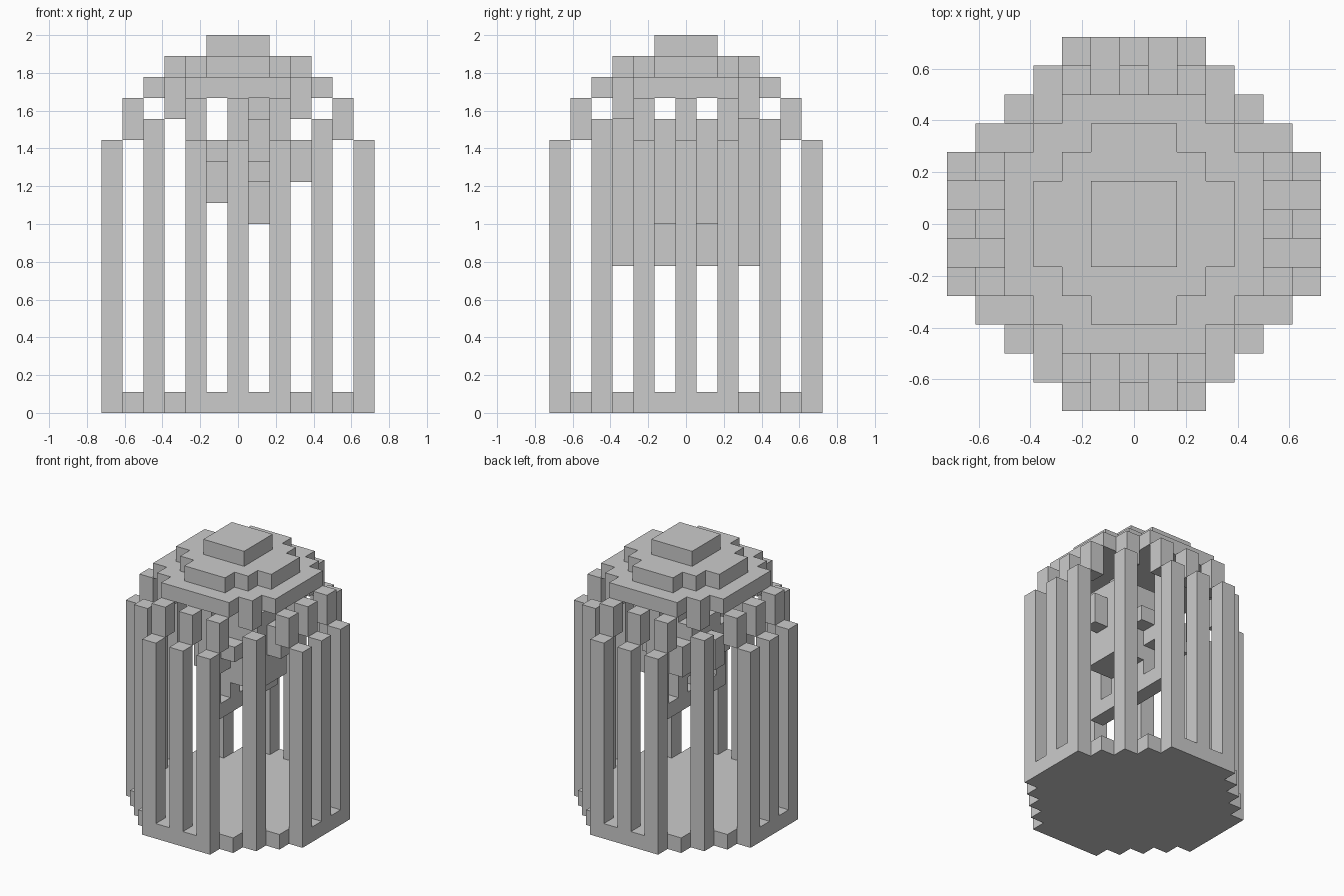
import bpy, bmesh

if "Cube" in bpy.data.objects:
    bpy.data.objects.remove(bpy.data.objects["Cube"])

U = 1 / 9  # one grid block


def finish(name, bm):
    bmesh.ops.recalc_face_normals(bm, faces=bm.faces)
    me = bpy.data.meshes.new(name)
    bm.to_mesh(me)
    bm.free()
    ob = bpy.data.objects.new(name, me)
    bpy.context.collection.objects.link(ob)
    return ob


def blocks(name, boxes):
    """Boxes as inclusive block ranges (x0, x1, y0, y1, z0, z1); x, y centred, z from the ground."""
    bm = bmesh.new()
    for x0, x1, y0, y1, z0, z1 in boxes:
        vs = bmesh.ops.create_cube(bm, size=1)['verts']
        for v in vs:
            v.co.x = (x1 + .5 if v.co.x > 0 else x0 - .5) * U
            v.co.y = (y1 + .5 if v.co.y > 0 else y0 - .5) * U
            v.co.z = (z1 + 1 if v.co.z > 0 else z0) * U
    return finish(name, bm)


def stepped_disc(name, corners, z):
    """One-block-high slab; corners is the stepped outline of one quadrant."""
    pts = list(corners)
    pts += [(-x, y) for x, y in reversed(corners)]
    pts += [(-x, -y) for x, y in corners]
    pts += [(x, -y) for x, y in reversed(corners)]
    bm = bmesh.new()
    face = bm.faces.new([bm.verts.new((x * U, y * U, z * U)) for x, y in pts])
    top = bmesh.ops.extrude_face_region(bm, geom=[face])['geom']
    bmesh.ops.translate(bm, vec=(0, 0, U), verts=[g for g in top if isinstance(g, bmesh.types.BMVert)])
    bm.faces.new([v for v in face.verts]) if not face.is_valid else None
    return finish(name, bm)


# Floor and the stepped roof
stepped_disc("cage_floor", [(6.5, 2.5), (5.5, 2.5), (5.5, 3.5), (4.5, 3.5), (4.5, 4.5),
                            (3.5, 4.5), (3.5, 5.5), (2.5, 5.5), (2.5, 6.5)], 0)
stepped_disc("roof_lower", [(4.5, 2.5), (3.5, 2.5), (3.5, 3.5), (2.5, 3.5), (2.5, 4.5)], 15)
stepped_disc("roof_upper", [(3.5, 1.5), (2.5, 1.5), (2.5, 2.5), (1.5, 2.5), (1.5, 3.5)], 16)
blocks("roof_cap", [(-1, 1, -1, 1, 17, 17)])

# Upright bars and the blocks that step them in to the roof
bars, links = [], []
for s in (-1, 1):
    for t in (-2, 0, 2):
        bars += [(s * 6, s * 6, t, t, 1, 12), (t, t, s * 6, s * 6, 1, 12)]
        links += [(s * 5, s * 5, t, t, 13, 14), (t, t, s * 5, s * 5, 13, 14)]
    for r in (-1, 1):
        bars.append((s * 4, s * 4, r * 4, r * 4, 1, 13))
        links.append((s * 3, s * 3, r * 3, r * 3, 14, 14))
blocks("cage_bars", bars)
blocks("bar_links", links)

# Swing hanging from the roof
blocks("swing_perch", [(0, 0, -3, 3, 7, 7)])
blocks("swing_posts", [(0, 0, s * 3, s * 3, 8, 14) for s in (-1, 1)])

# Bird on the swing
blocks("bird_body", [(0, 2, -1, 1, 9, 9), (-1, 2, -1, 1, 10, 12)])
blocks("bird_head", [(0, 2, -1, 1, 13, 13)])
blocks("bird_crest", [(1, 1, 0, 0, 14, 14)])
blocks("bird_beak", [(3, 3, 0, 0, 11, 12)])
blocks("bird_tail", [(-2, -2, 0, 0, 10, 11)])
blocks("bird_legs", [(0, 0, s, s, 8, 8) for s in (-1, 1)])
blocks("bird_wings", [b for s in (-2, 2) for b in ((-1, 0, s, s, 10, 10), (-1, 1, s, s, 11, 11))])
